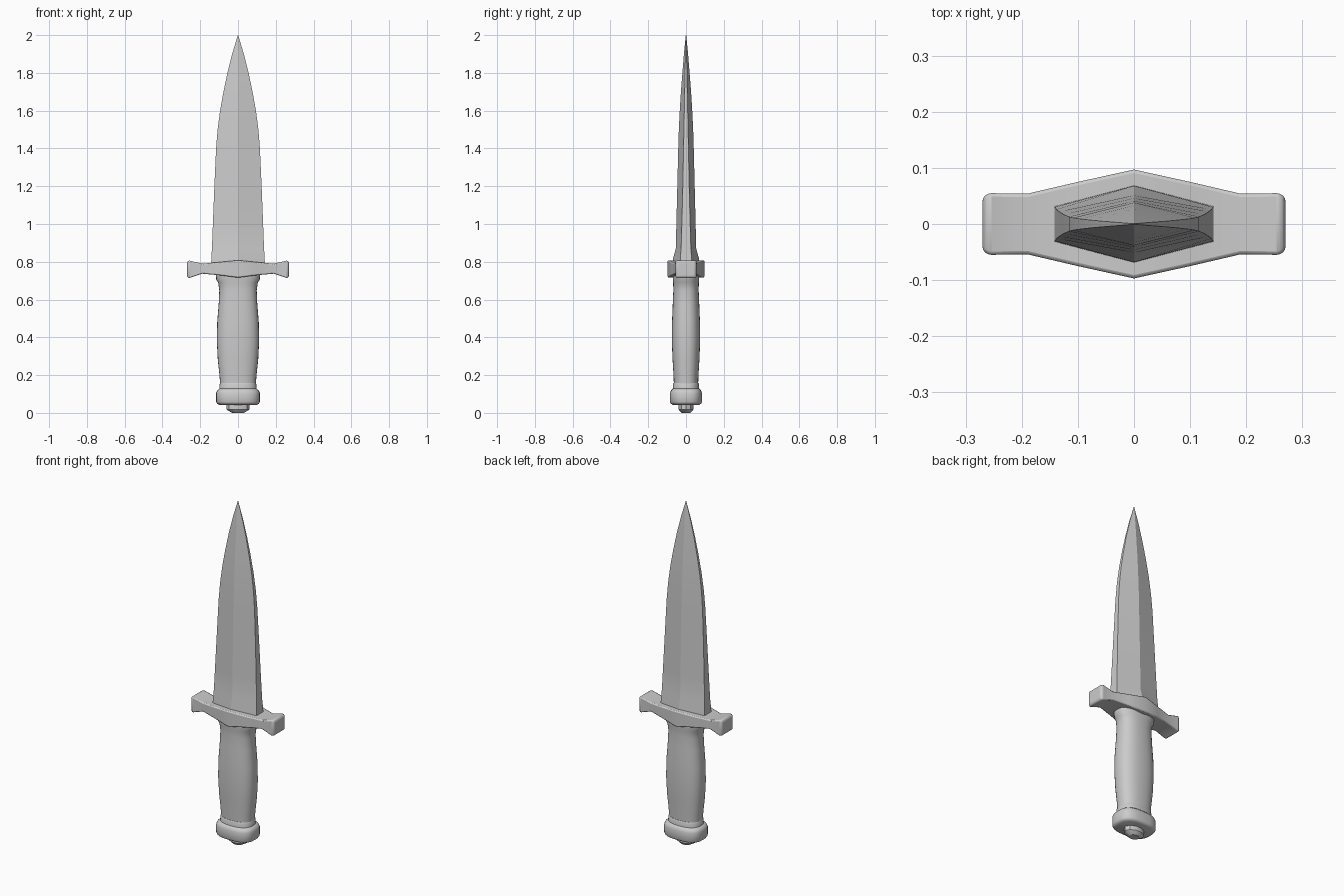
import bpy, bmesh, math

cube = bpy.data.objects.get("Cube")
if cube:
    bpy.data.objects.remove(cube, do_unlink=True)

steel = bpy.data.materials.new("grey_steel")
GREY = (0.6, 0.6, 0.6, 1)
steel.diffuse_color = GREY
steel.use_nodes = True
steel.node_tree.nodes["Principled BSDF"].inputs["Base Color"].default_value = GREY


def loft(name, rings, angle=30, bevel=0):
    """Skin a stack of equal-length rings and cap both ends."""
    bm = bmesh.new()
    loops = [[bm.verts.new(p) for p in ring] for ring in rings]
    n = len(loops[0])
    for a, b in zip(loops, loops[1:]):
        for i in range(n):
            j = (i + 1) % n
            bm.faces.new((a[i], a[j], b[j], b[i]))
    bm.faces.new(loops[0][::-1])
    bm.faces.new(loops[-1])
    bmesh.ops.recalc_face_normals(bm, faces=bm.faces[:])
    mesh = bpy.data.meshes.new(name)
    bm.to_mesh(mesh)
    bm.free()
    mesh.materials.append(steel)
    ob = bpy.data.objects.new(name, mesh)
    bpy.context.collection.objects.link(ob)
    if bevel:
        mod = ob.modifiers.new("soft_edges", 'BEVEL')
        mod.width, mod.segments = bevel, 2
        mod.limit_method, mod.angle_limit = 'ANGLE', math.radians(35)
    bpy.ops.object.select_all(action='DESELECT')
    ob.select_set(True)
    bpy.context.view_layer.objects.active = ob
    bpy.ops.object.shade_smooth_by_angle(angle=math.radians(angle))
    return ob


def oval(z, rx, ry, power=2.4, n=32):
    """Rounded cross-section, slightly squarer than an ellipse."""
    def s(v):
        return math.copysign(abs(v) ** (2 / power), v)
    angles = [2 * math.pi * i / n for i in range(n)]
    return [(rx * s(math.cos(a)), ry * s(math.sin(a)), z) for a in angles]


def blade_ring(z, w, d, e):
    """Six-sided section: ridge front and back, narrow flat edges."""
    return [(w, -e, z), (w, e, z), (0, d, z), (-w, e, z), (-w, -e, z), (0, -d, z)]


# Blade: height, half width, ridge depth, edge depth
blade = [(0.77, .143, .07, .032), (0.82, .141, .068, .03), (0.87, .138, .054, .026),
         (1.0, .133, .051, .022), (1.2, .125, .046, .017), (1.4, .116, .041, .013),
         (1.5, .108, .038, .011), (1.6, .095, .033, .009), (1.7, .077, .027, .007),
         (1.8, .056, .019, .005), (1.9, .031, .011, .003), (2.0, .001, .001, .0005)]
loft("blade", [blade_ring(*r) for r in blade], angle=20)

# Crossguard: x, half depth, bottom and top, mirrored around the middle
half = [(0.27, .047, .722, .798), (0.26, .055, .713, .807), (0.19, .054, .737, .79),
        (0.1, .075, .729, .798)]
stations = [(-x, y, b, t) for x, y, b, t in half] + [(0, .097, .716, .808)] + half[::-1]
loft("crossguard", [[(x, -y, b), (x, y, b), (x, y, t), (x, -y, t)]
                    for x, y, b, t in stations], angle=35, bevel=0.006)

# Grip with a swollen middle and flared shoulder
grip = [(.14, .094, .064), (.2, .098, .066), (.28, .107, .071), (.38, .112, .075),
        (.48, .11, .074), (.58, .102, .07), (.65, .099, .067), (.69, .105, .068),
        (.705, .115, .07), (.73, .117, .07)]
loft("grip", [oval(*r) for r in grip])

# Collar between grip and pommel
loft("collar", [oval(.11, .098, .07), oval(.15, .098, .07), oval(.158, .094, .066)])

# Pommel with rounded rims
pommel = [(.043, .1, .07), (.049, .111, .081), (.058, .116, .085), (.105, .116, .085),
          (.118, .111, .08), (.128, .098, .07)]
loft("pommel", [oval(*r, power=2.8) for r in pommel], angle=50)

# Tang nut under the pommel
nut = [(0, .03, .024), (.012, .052, .036), (.018, .06, .041), (.06, .06, .041)]
loft("tang_nut", [oval(*r, power=2, n=10) for r in nut])
